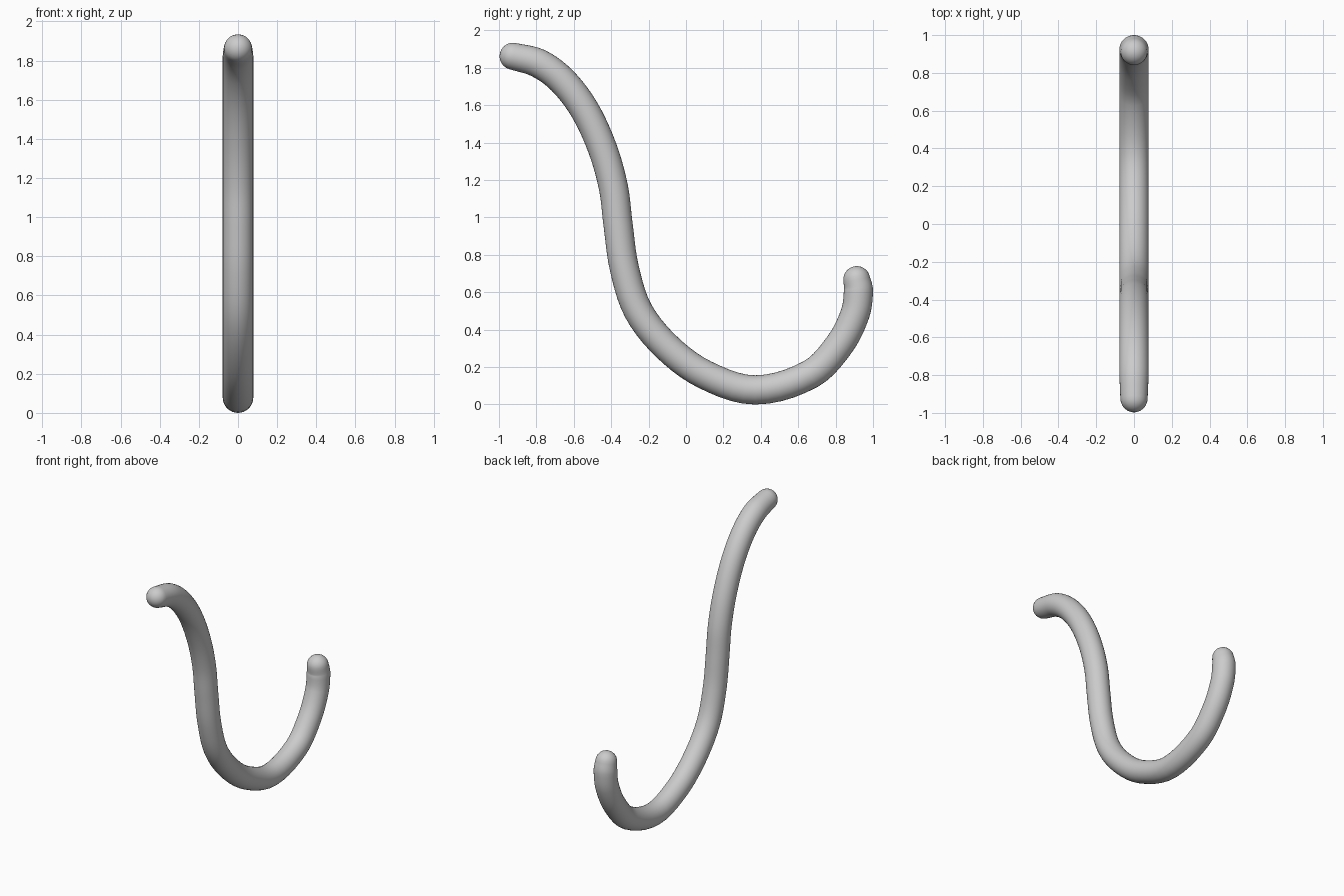
import bpy, bmesh, math
from mathutils import Vector
from mathutils.geometry import interpolate_bezier

cube = bpy.data.objects.get("Cube")
if cube:
    bpy.data.objects.remove(cube, do_unlink=True)

RADIUS, SIDES, CAP_RINGS, STEPS = 0.078, 32, 6, 5

# Centre line of the bent rod in the YZ plane, upper tip to hook tip
PATH = [(-0.925, 1.862), (-0.79, 1.825), (-0.665, 1.735), (-0.545, 1.58),
        (-0.447, 1.37), (-0.388, 1.16), (-0.363, 0.96), (-0.33, 0.73),
        (-0.255, 0.5), (-0.103, 0.308), (0.10, 0.16), (0.37, 0.078),
        (0.665, 0.162), (0.822, 0.322), (0.905, 0.488), (0.922, 0.61),
        (0.913, 0.668)]
pts = [Vector((0, y, z)) for y, z in PATH]


def smooth_path(p):
    """Pass a smooth curve through the points."""
    ext = [2 * p[0] - p[1]] + p + [2 * p[-1] - p[-2]]
    out = []
    for i in range(1, len(ext) - 2):
        a, b, c, d = ext[i - 1:i + 3]
        length = (c - b).length
        ta = (c - a).normalized() * length / 3
        tb = (d - b).normalized() * length / 3
        out += interpolate_bezier(b, b + ta, c - tb, c, STEPS + 1)[:-1]
    return out + [p[-1]]


line = smooth_path(pts)
start_dir = (line[0] - line[1]).normalized()
end_dir = (line[-1] - line[-2]).normalized()

# Ring stations: centre, direction, radius; the tips close as domes
TIP = 0.072
stations = []
angles = [math.pi / 2 * i / CAP_RINGS for i in range(1, CAP_RINGS)]
for a in reversed(angles):
    stations.append((line[0] + start_dir * TIP * math.sin(a), -start_dir, TIP * math.cos(a)))
last = len(line) - 1
for i, c in enumerate(line):
    t = (line[min(i + 1, last)] - line[max(i - 1, 0)]).normalized()
    near_tip = min(i, last - i) / STEPS
    stations.append((c, t, TIP + (RADIUS - TIP) * min(1, near_tip)))
for a in angles:
    stations.append((line[-1] + end_dir * TIP * math.sin(a), end_dir, TIP * math.cos(a)))

# Sweep the round section along the stations
bm = bmesh.new()
side = Vector((1, 0, 0))
rings = []
for c, t, r in stations:
    up = side.cross(t)
    rings.append([bm.verts.new(c + r * (side * math.cos(k) + up * math.sin(k)))
                  for k in (2 * math.pi * j / SIDES for j in range(SIDES))])
for r0, r1 in zip(rings, rings[1:]):
    for j in range(SIDES):
        k = (j + 1) % SIDES
        bm.faces.new((r0[j], r0[k], r1[k], r1[j]))

# Close both domes at their poles
for ring, pole in ((rings[0], line[0] + start_dir * TIP), (rings[-1], line[-1] + end_dir * TIP)):
    v = bm.verts.new(pole)
    for j in range(SIDES):
        bm.faces.new((ring[j], ring[(j + 1) % SIDES], v))
bmesh.ops.recalc_face_normals(bm, faces=bm.faces)

mesh = bpy.data.meshes.new("hook_rod")
bm.to_mesh(mesh)
bm.free()
rod = bpy.data.objects.new("hook_rod", mesh)
bpy.context.collection.objects.link(rod)

# Light grey finish
mat = bpy.data.materials.new("light_grey")
mat.use_nodes = True
colour = (0.6, 0.6, 0.6, 1)
mat.diffuse_color = colour
mat.node_tree.nodes["Principled BSDF"].inputs["Base Color"].default_value = colour
mesh.materials.append(mat)

bpy.ops.object.select_all(action='DESELECT')
rod.select_set(True)
bpy.context.view_layer.objects.active = rod
bpy.ops.object.shade_smooth_by_angle(angle=math.radians(40))
